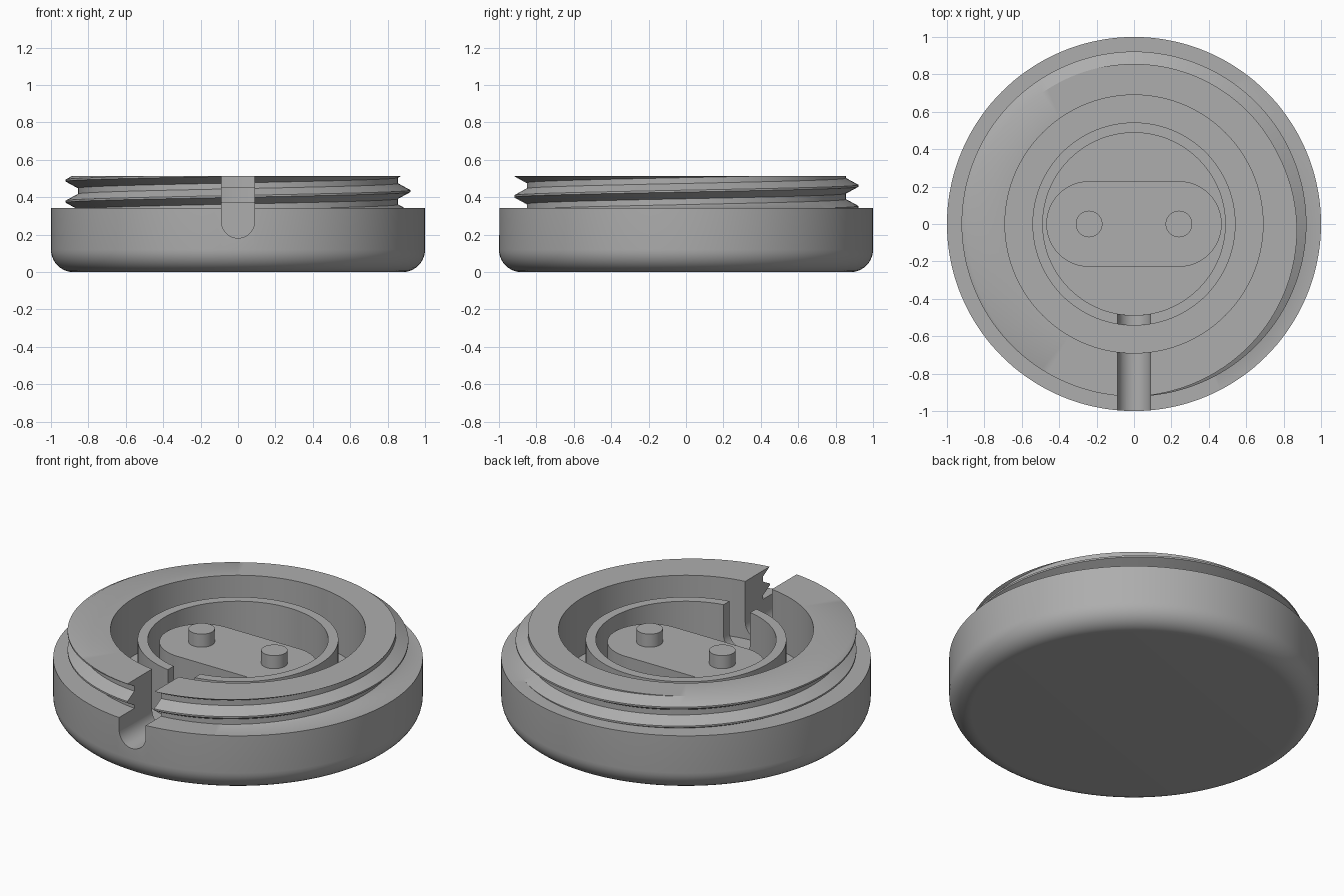
import bpy, bmesh, math

cube = bpy.data.objects.get("Cube")
if cube:
    bpy.data.objects.remove(cube, do_unlink=True)

SEGMENTS = 144
SHOULDER, TOP, FLOOR = 0.342, 0.513, 0.17
PITCH, CREST_R, ROOT_R = 0.113, 0.922, 0.856

grey = bpy.data.materials.new("plain grey")
grey.use_nodes = True
colour = (0.42, 0.42, 0.42, 1)
grey.diffuse_color = colour
grey.node_tree.nodes["Principled BSDF"].inputs["Base Color"].default_value = colour


def make_object(name, bm):
    bmesh.ops.remove_doubles(bm, verts=bm.verts, dist=0.00005)
    bmesh.ops.recalc_face_normals(bm, faces=bm.faces)
    mesh = bpy.data.meshes.new(name)
    bm.to_mesh(mesh)
    bm.free()
    mesh.materials.append(grey)
    obj = bpy.data.objects.new(name, mesh)
    bpy.context.collection.objects.link(obj)
    return obj


def smooth(obj):
    bpy.ops.object.select_all(action='DESELECT')
    obj.select_set(True)
    bpy.context.view_layer.objects.active = obj
    bpy.ops.object.shade_smooth_by_angle(angle=math.radians(30))


def prism(name, outline, direction):
    """Extrude a closed outline of 3D points along a direction."""
    bm = bmesh.new()
    face = bm.faces.new([bm.verts.new(p) for p in outline])
    new = bmesh.ops.extrude_face_region(bm, geom=[face])["geom"]
    verts = [v for v in new if isinstance(v, bmesh.types.BMVert)]
    bmesh.ops.translate(bm, verts=verts, vec=direction)
    return make_object(name, bm)


def arc(cx, cy, r, start, end, steps):
    angles = [math.radians(start + (end - start) * i / steps) for i in range(steps + 1)]
    return [(cx + r * math.cos(a), cy + r * math.sin(a)) for a in angles]


def thread_radius(offset):
    """Radius at a height offset from the nearest crest."""
    t = min(max((abs(offset) - 0.005) / 0.036, 0), 1)
    return CREST_R + (ROOT_R - CREST_R) * t


def thread_column(turn):
    """Outer neck points at one angle, clipped between shoulder and top."""
    crest = 0.433 + PITCH * turn
    points = []
    for k in range(-3, 3):
        for offset in (-0.041, -0.005, 0.005, 0.041):
            z = min(max(crest + k * PITCH + offset, SHOULDER), TOP)
            d = (z - crest + PITCH / 2) % PITCH - PITCH / 2
            points.append((thread_radius(d), z))
    return points


# Body: one turned section with rounded foot, threaded neck, groove and inner ring
foot = [(0, 0)] + arc(0.88, 0.12, 0.12, -90, 0, 10) + [(1, SHOULDER)]
inside = [(0.69, TOP), (0.69, FLOOR), (0.543, FLOOR), (0.543, 0.452),
          (0.488, 0.452), (0.488, FLOOR), (0, FLOOR)]
bm = bmesh.new()
columns = []
for i in range(SEGMENTS + 1):
    turn = i / SEGMENTS
    a = math.tau * turn
    section = foot + thread_column(turn) + inside
    columns.append([bm.verts.new((r * math.cos(a), r * math.sin(a), z)) for r, z in section])
for left, right in zip(columns, columns[1:]):
    for j in range(len(left) - 1):
        bm.faces.new((left[j], right[j], right[j + 1], left[j + 1]))
body = make_object("threaded_body", bm)

# Round-bottomed slot through the front wall and ring
slot = arc(0, 0.27, 0.088, 180, 360, 24) + [(0.088, 0.7), (-0.088, 0.7)]
cutter = prism("slot_cutter", [(x, -1.2, z) for x, z in slot], (0, 0.9, 0))
cutter.hide_render = True
cut = body.modifiers.new("slot", 'BOOLEAN')
cut.operation = 'DIFFERENCE'
cut.solver = 'EXACT'
cut.object = cutter
bpy.ops.object.select_all(action='DESELECT')
body.select_set(True)
bpy.context.view_layer.objects.active = body
bpy.ops.object.modifier_apply(modifier=cut.name)
bpy.data.objects.remove(cutter, do_unlink=True)
smooth(body)

# Raised platform with rounded ends
stadium = arc(0.24, 0, 0.229, -90, 90, 32) + arc(-0.24, 0, 0.229, 90, 270, 32)
smooth(prism("platform", [(x, y, FLOOR - 0.01) for x, y in stadium], (0, 0, 0.374 - FLOOR + 0.01)))

# Two contact pins
for side, x in (("left", 0.24), ("right", -0.24)):
    ring = arc(x, 0, 0.071, 0, 360, 48)[:-1]
    smooth(prism(side + "_pin", [(px, py, 0.36) for px, py in ring], (0, 0, 0.092)))
